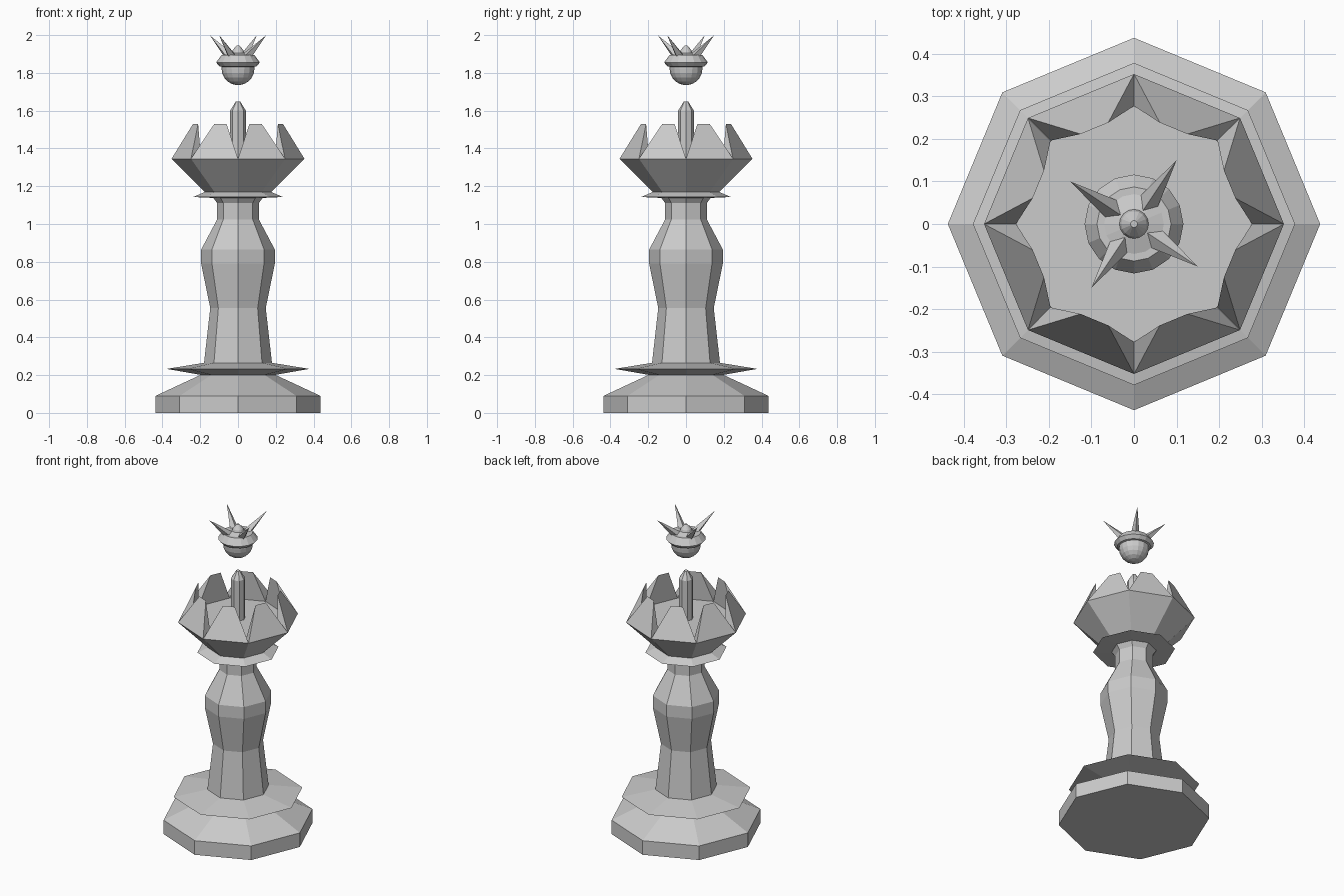
import bpy
from math import cos, sin, pi, sqrt
from mathutils import Vector

if "Cube" in bpy.data.objects:
    bpy.data.objects.remove(bpy.data.objects["Cube"])


def make(name, verts, faces):
    me = bpy.data.meshes.new(name)
    me.from_pydata(verts, [], faces)
    ob = bpy.data.objects.new(name, me)
    bpy.context.collection.objects.link(ob)
    return ob


def polar(r, a, z):
    return (r * cos(a), r * sin(a), z)


def lathe(name, profile, sides=8):
    """Faceted solid of revolution, profile listed bottom to top as (radius, z)."""
    verts = [polar(r, 2 * pi * i / sides, z) for r, z in profile for i in range(sides)]
    faces = [tuple(reversed(range(sides)))]
    for k in range(len(profile) - 1):
        for i in range(sides):
            j = (i + 1) % sides
            a, b = k * sides, (k + 1) * sides
            faces.append((a + i, a + j, b + j, b + i))
    top = (len(profile) - 1) * sides
    faces.append(tuple(range(top, top + sides)))
    return make(name, verts, faces)


# Octagonal body stack
lathe("base", [(0.437, 0), (0.437, 0.09), (0.19, 0.205)])
lathe("base_disc", [(0.19, 0.2), (0.378, 0.233), (0.18, 0.265)])
lathe("column", [(0.18, 0.263), (0.147, 0.555), (0.195, 0.79), (0.195, 0.865),
                 (0.11, 1.025), (0.11, 1.11), (0.135, 1.145)])
lathe("neck_collar", [(0.13, 1.138), (0.238, 1.143), (0.175, 1.17)])
lathe("crown_bowl", [(0.175, 1.168), (0.352, 1.345)])
lathe("crown_pin", [(0.042, 1.34), (0.042, 1.6), (0.012, 1.648)])

# Crown teeth: wedges rising from each octagon side to a short ridge
verts, faces = [], []
tip_r, tip_half = 0.243, 0.035
for k in range(8):
    a0, a1 = k * pi / 4, (k + 1) * pi / 4
    mid = (a0 + a1) / 2
    t = Vector((-sin(mid), cos(mid), 0)) * tip_half
    c = Vector(polar(tip_r, mid, 1.53))
    n = len(verts)
    verts += [polar(0.352, a0, 1.345), polar(0.352, a1, 1.345),
              polar(0.277, a1, 1.345), polar(0.277, a0, 1.345), c - t, c + t]
    faces += [tuple(n + i for i in f) for f in
              ((0, 1, 5, 4), (2, 3, 4, 5), (0, 4, 3), (1, 2, 5))]
make("crown_teeth", verts, faces)

# Floating orb with rim and finial
orb = [(0.087 * sin(a), 1.822 - 0.087 * cos(a)) for a in [0.1, 0.4, 0.7, 1.0, 1.3, pi / 2]]
lathe("orb", orb + [(0.087, 1.86)], 16)
lathe("orb_rim", [(0.085, 1.832), (0.098, 1.835), (0.116, 1.855), (0.087, 1.895), (0.07, 1.895),
                  (0.036, 1.905)], 16)
lathe("orb_finial", [(0.036, 1.9), (0.03, 1.918), (0.008, 1.945)], 16)

# Four slanted spikes
for k in range(4):
    d = Vector((0.10, 0.15, 0))
    for _ in range(k):
        d = Vector((-d.y, d.x, 0))
    tip = d + Vector((0, 0, 2.0))
    base = d.normalized() * 0.055 + Vector((0, 0, 1.885))
    axis = (tip - base).normalized()
    u = axis.cross(Vector((0, 0, 1))).normalized()
    w = axis.cross(u)
    ring = [base + 0.026 * (u * cos(i * pi / 2) + w * sin(i * pi / 2)) for i in range(4)]
    make("spike_%d" % (k + 1), ring + [tip],
         [(3, 2, 1, 0)] + [(i, (i + 1) % 4, 4) for i in range(4)])
